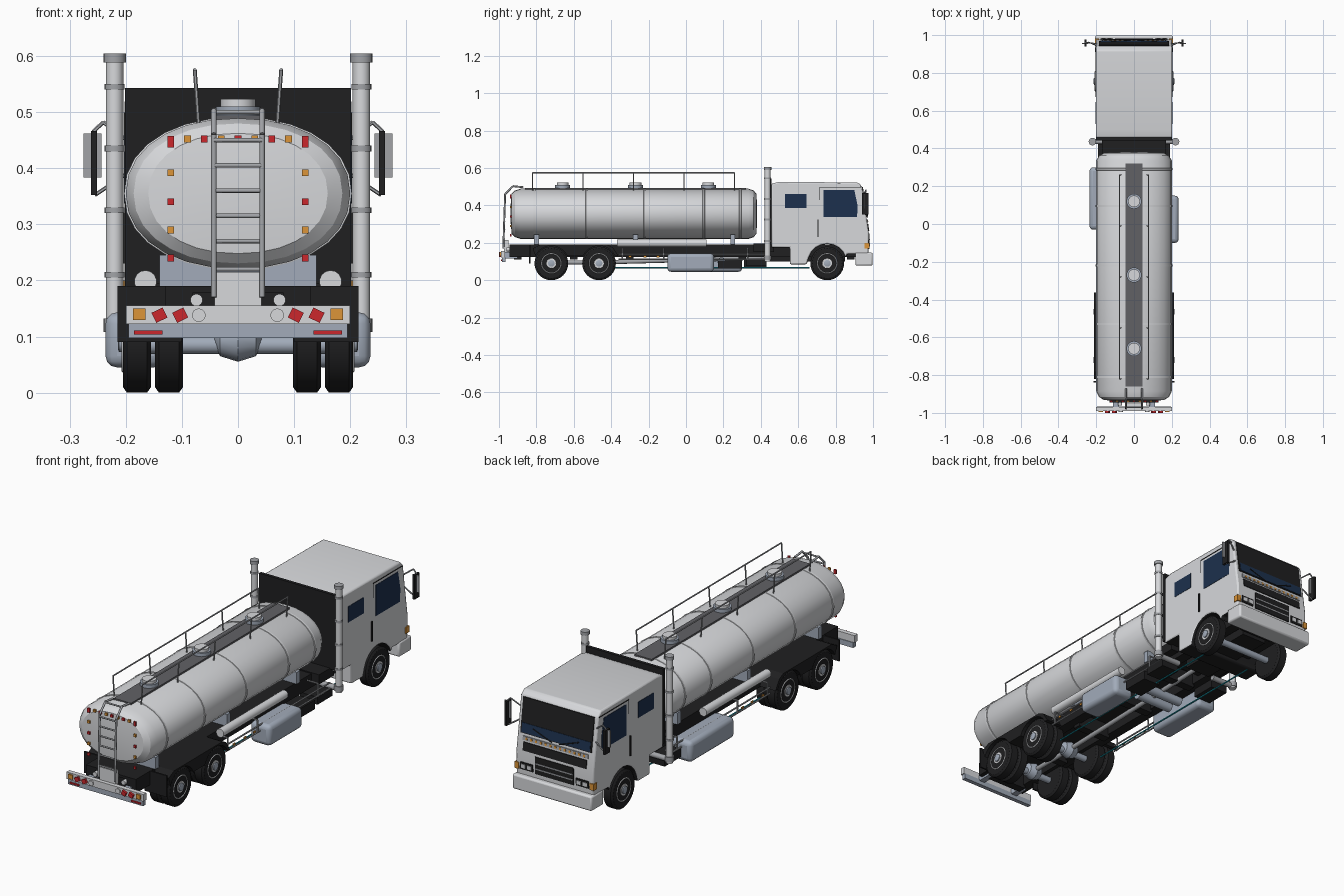
import bpy, bmesh, math
from mathutils import Vector

if "Cube" in bpy.data.objects:
    bpy.data.objects.remove(bpy.data.objects["Cube"])

def mat(name, r, g, b):
    m = bpy.data.materials.new(name)
    m.diffuse_color = (r, g, b, 1)
    m.use_nodes = True
    m.node_tree.nodes["Principled BSDF"].inputs["Base Color"].default_value = m.diffuse_color
    return m

WHITE = mat("pale_paint", .68, .69, .71)
BLACK = mat("black", .014, .014, .015)
STEEL = mat("blue_steel", .36, .41, .49)
GREY = mat("grey_metal", .36, .37, .39)
WALK = mat("walkway_grey", .12, .12, .13)
NAVY = mat("window_navy", .012, .03, .075)
RED = mat("red", .6, .02, .025)
AMBER = mat("amber", .72, .3, .04)
CYAN = mat("cyan_line", .01, .33, .42)

def finish(name, bm, m, smooth=30, bevel=0, segs=2):
    bmesh.ops.recalc_face_normals(bm, faces=bm.faces)
    me = bpy.data.meshes.new(name)
    bm.to_mesh(me)
    bm.free()
    ob = bpy.data.objects.new(name, me)
    bpy.context.collection.objects.link(ob)
    me.materials.append(m)
    if bevel:
        b = ob.modifiers.new("bevel", 'BEVEL')
        b.width, b.segments, b.limit_method = bevel, segs, 'ANGLE'
    if smooth:
        bpy.ops.object.select_all(action='DESELECT')
        ob.select_set(True)
        bpy.context.view_layer.objects.active = ob
        bpy.ops.object.shade_smooth_by_angle(angle=math.radians(smooth))
    return ob

def skin(bm, rings, caps=True):
    vs = [[bm.verts.new(p) for p in r] for r in rings]
    n = len(vs[0])
    for a, b in zip(vs, vs[1:]):
        for i in range(n):
            bm.faces.new((a[i], a[(i + 1) % n], b[(i + 1) % n], b[i]))
    if caps:
        bm.faces.new(vs[0])
        bm.faces.new(vs[-1])

def prism(name, yz, x0, x1, m, **k):
    bm = bmesh.new()
    skin(bm, [[(x, y, z) for y, z in yz] for x in (x0, x1)])
    return finish(name, bm, m, **k)

def box(name, x0, x1, y0, y1, z0, z1, m, **k):
    return prism(name, [(y0, z0), (y1, z0), (y1, z1), (y0, z1)], x0, x1, m, **k)

def pair(name, x0, x1, *a, **k):
    for s, side in ((1, "right"), (-1, "left")):
        box(f"{name}_{side}", s * x0, s * x1, *a, **k)

def tubes(name, paths, r, m, segs=8):
    bm = bmesh.new()
    for path in paths:
        for a, b in zip(path, path[1:]):
            a, b = Vector(a), Vector(b)
            d = b - a
            M = d.to_track_quat('Z', 'Y').to_matrix().to_4x4()
            M.translation = (a + b) / 2
            bmesh.ops.create_cone(bm, cap_ends=True, segments=segs, radius1=r, radius2=r,
                                  depth=d.length, matrix=M)
    return finish(name, bm, m, smooth=50)

def lathe_x(name, prof, y, z, s, m, segs=32):
    bm = bmesh.new()
    skin(bm, [[(s * x, y + r * math.cos(2 * math.pi * i / segs), z + r * math.sin(2 * math.pi * i / segs))
               for i in range(segs)] for x, r in prof])
    return finish(name, bm, m)

def tank_loft(name, stations, m):
    bm = bmesh.new()
    rings = []
    for y, k in stations:
        ring = []
        for i in range(28):
            c, s = math.cos(2 * math.pi * i / 28), math.sin(2 * math.pi * i / 28)
            ring.append((.2 * k * math.copysign(abs(c) ** .93, c), y, .355 + .134 * k * math.copysign(abs(s) ** .93, s)))
        rings.append(ring)
    skin(bm, rings)
    return finish(name, bm, m, smooth=28)

# Tank with bands, walkway, hatches and rails
tank_loft("tank", [(-.937, .4), (-.932, .8), (-.915, .93), (-.885, 1), (.335, 1), (.362, .93), (.376, .8), (.38, .4)], WHITE)
for y in (-.81, -.53, -.22, .095, .29):
    tank_loft("tank_band", [(y - .006, 1.0), (y - .005, 1.015), (y + .005, 1.015), (y + .006, 1.0)], WHITE)
box("walkway", -.045, .045, -.86, .32, .478, .494, WALK)
for y in (.12, -.27, -.66):
    tubes("hatch_base", [[(0, y, .48), (0, y, .51)]], .04, STEEL, 20)
    tubes("hatch_lid", [[(0, y, .51), (0, y, .523)]], .031, WHITE, 20)
for s in (1, -1):
    posts = [[(s * .07, y, .475), (s * .077, y, .575)] for y in (-.82, -.55, -.28, -.01, .26)]
    tubes("walkway_rail", posts + [[(s * .077, -.82, .575), (s * .077, .26, .575)]], .0035, GREY, 6)

# Rear ladder
tubes("ladder_rails", [[(s * .043, -.977, .17), (s * .043, -.967, .46), (s * .043, -.925, .503), (s * .043, -.87, .497)]
                       for s in (1, -1)], .005, GREY)
tubes("ladder_rungs", [[(-.043, -.97, z), (.043, -.97, z)] for z in (.22, .27, .315, .36, .405, .45, .495)
                       if z < .46] + [[(-.043, -.925, .5), (.043, -.925, .5)]], .004, GREY)
box("ladder_foot_panel", -.042, .042, -.972, -.95, .15, .215, WHITE)

# Marker lamps on the tank end
for i in range(-3, 4):
    box("top_marker", i * .03 - .006, i * .03 + .006, -.942, -.934, .446, .458, AMBER if i % 2 else RED)
for s in (1, -1):
    for i, z in enumerate((.447, .392, .34, .29, .24)):
        h = .01 if i == 0 else .006
        box("side_marker", s * .12 - .006, s * .12 + .006, -.942, -.934, z - h, z + h, AMBER if i % 2 else RED)

# Chassis, tank saddles and fenders
pair("frame_rail", .08, .13, -.945, .93, .125, .19, BLACK)
box("chassis_deck", -.13, .13, -.945, .44, .178, .19, BLACK)
box("cab_gap_deck", -.17, .17, .36, .47, .15, .195, BLACK)
for y in (-.9, -.6, -.3, 0, .3, .6, .88):
    box("crossmember", -.09, .09, y - .02, y + .02, .11, .178, BLACK)
for y in (-.8, -.27, .25):
    box("tank_saddle", -.14, .14, y - .013, y + .013, .19, .245, STEEL)
def arch(yc, r, z0=.09, n=10):
    a0 = math.asin(max(-1, (z0 - .09) / r))
    return [(yc - r * math.cos(a0 + (math.pi - 2 * a0) * i / n), .09 + r * math.sin(a0 + (math.pi - 2 * a0) * i / n))
            for i in range(n + 1)]
fender = arch(-.72, .094, .13) + arch(-.465, .094, .13) + [(-.362, .13), (-.39, .175), (-.42, .19), (-.78, .19), (-.82, .17)]
for s in (1, -1):
    prism("rear_fender", fender, s * .095, s * .213, BLACK, smooth=0)
pair("mudflap", .1, .215, -.84, -.832, .09, .19, BLACK)

# Wheels: dual tyres at the rear, single at the front
def tyre(x0, x1, y, s):
    lathe_x("tyre", [(x0, .055), (x0, .08), (x0 + .007, .09), (x1 - .007, .09), (x1, .08), (x1, .055)], y, .09, s, BLACK)
for s in (1, -1):
    for y in (-.72, -.465, .755):
        tyre(.155, .205, y, s)
        if y < 0:
            tyre(.098, .148, y, s)
        lathe_x("wheel_rim", [(.16, .056), (.204, .056), (.208, .051), (.2, .045), (.196, .03), (.207, .026), (.207, .02)],
                y, .09, s, WHITE)
        lathe_x("wheel_hub", [(.19, .018), (.212, .018), (.214, .012)], y, .09, s, STEEL, 16)

# Axles, differentials, drive shaft and air tanks
for y in (-.72, -.465, .755):
    tubes("axle", [[(-.17, y, .085), (.17, y, .085)]], .016, STEEL, 12)
for y in (-.72, -.465):
    lathe_x("differential", [(-.042, .012), (-.032, .03), (0, .04), (.032, .03), (.042, .012)], y, .095, 1, STEEL, 16)
tubes("drive_shaft", [[(0, -.72, .095), (0, -.465, .095), (0, .1, .11), (0, .5, .125)]], .011, GREY, 10)
tubes("air_tanks", [[(-.11, y, .1), (.08, y, .1)] for y in (.12, .19)], .022, STEEL, 14)
box("engine_sump", -.065, .065, .45, .85, .1, .19, BLACK)
tubes("air_lines", [[(s * .12, -.42, .066), (s * .12, .66, .066)] for s in (1, -1)], .0035, CYAN, 6)

# Fuel tanks, hose tubes, side guards and battery boxes
box("fuel_tank_right", .13, .236, -.1, .15, .045, .143, STEEL, bevel=.02, segs=3)
box("fuel_tank_left", -.236, -.13, -.03, .3, .045, .143, STEEL, bevel=.02, segs=3)
for s in (1, -1):
    tubes("hose_tube", [[(s * .165, -.37, .198), (s * .165, .11, .198)]], .02, WHITE, 14)
    tubes("side_guard", [[(s * .185, -.36, z), (s * .185, .42, z)] for z in (.112, .14)] +
          [[(s * .185, y, .112), (s * .185, y, .17), (s * .12, y, .17)] for y in (-.34, -.12, .33)], .004, GREY, 6)
    for y in (-.3, -.22, -.15):
        box("side_lamp", s * .188, s * .192, y - .008, y + .008, .122, .131, AMBER)
box("battery_box_right", .1, .19, .17, .3, .062, .105, BLACK)
box("step_box_right", .1, .19, .32, .43, .075, .11, BLACK)
box("battery_box_left", -.19, -.1, .31, .43, .07, .11, BLACK)

# Rear bumper and lamps
box("rear_light_bar", -.2, .2, -.99, -.968, .122, .155, WHITE)
box("rear_lower_bar", -.195, .195, -.985, -.965, .097, .122, STEEL)
pair("bumper_arm", .08, .11, -.97, -.9, .115, .15, STEEL)
for s in (1, -1):
    box("rear_reflector", s * .135, s * .185, -.99, -.984, .104, .111, RED)
    box("rear_indicator", s * .165, s * .187, -.996, -.989, .129, .15, AMBER)
    for x in (.14, .103):
        t = .011
        ob = box("rear_red_lamp", -t, t, -1, -.989, -t * .9, t * .9, RED)
        ob.location = (s * x, 0, .138)
        ob.rotation_euler[1] = s * .45
    tubes("rear_white_lamp", [[(s * .07, -.996, .138), (s * .07, -.985, .138)]], .012, WHITE, 14)
    tubes("upper_white_lamp", [[(s * .074, -.96, .165), (s * .074, -.94, .165)]], .011, WHITE, 14)

# Cab shell: side profile with wheel arch, dark underside
prof = [(.457, .175), (.555, .175), (.555, .085), (.645, .085)] + arch(.755, .104)[1:-1] + \
       [(.862, .14), (.975, .14), (.978, .25), (.966, .33), (.942, .5), (.92, .522), (.5, .526), (.457, .516)]
cab = prism("cab_shell", prof, -.202, .202, WHITE, bevel=.009)
cab.data.materials.append(BLACK)
for f in cab.data.polygons:
    c = f.center
    if abs(f.normal.x) < .5 and (f.normal.z < -.2 or math.hypot(c.y - .755, c.z - .09) < .115):
        f.material_index = 1
box("cab_back_panel", -.201, .201, .443, .458, .19, .543, BLACK)
box("front_bumper", -.206, .206, .905, .998, .078, .148, WHITE, bevel=.008)

# Plates that follow the sloped cab nose
def nose_y(z):
    p = [(.14, .975), (.25, .978), (.33, .966), (.5, .942), (.53, .915)]
    for (a, ya), (b, yb) in zip(p, p[1:]):
        if z <= b:
            return ya + (yb - ya) * (z - a) / (b - a)
def nose(name, x0, x1, z0, z1, m, t=.004):
    prism(name, [(nose_y(z0) - .003, z0), (nose_y(z0) + t, z0), (nose_y(z1) + t, z1), (nose_y(z1) - .003, z1)],
          x0, x1, m, smooth=0)
nose("windscreen_frame", -.185, .185, .338, .497, BLACK)
nose("windscreen_lower_glass", -.178, .178, .342, .385, NAVY, .006)
nose("lamp_strip", -.17, .17, .308, .326, GREY)
for i in range(-6, 7):
    nose("amber_marker", i * .025 - .005, i * .025 + .005, .312, .322, AMBER, .006)
nose("grille_upper", -.165, .165, .262, .3, BLACK)
nose("grille", -.1, .1, .168, .249, BLACK)
for z in (.19, .215):
    nose("grille_bar", -.098, .098, z, z + .006, GREY, .006)
for s in (1, -1):
    nose("headlamp_housing", s * .112, s * .178, .172, .206, BLACK)
    for x in (.129, .161):
        nose("headlamp", s * x - .011, s * x + .011, .18, .198, WHITE, .007)
    box("corner_lamp", s * .185, s * .206, .955, .981, .17, .2, AMBER)

# Side windows, door handles, gutters, wipers
for s in (1, -1):
    X = (s * .2, s * .2035)
    prism("door_window", [(.735, .337), (.915, .337), (.917, .4), (.9, .483), (.735, .483)], *X, NAVY, smooth=0)
    box("rear_side_window", *X, .53, .645, .385, .46, NAVY)
    box("grab_handle", s * .202, s * .207, .702, .708, .23, .325, BLACK)
    box("door_seam", *X, .714, .717, .43, .497, BLACK)
    tubes("roof_gutter", [[(s * .201, .714, .497), (s * .201, .935, .497)]], .003, BLACK, 6)
    tubes("wiper", [[(s * .02, .972, .335), (s * .12, .968, .37)]], .0025, BLACK, 6)

# Mirrors on arms
    tubes("mirror_arms", [[(s * .198, .945, .45), (s * .24, .962, .482), (s * .258, .96, .465)],
                          [(s * .198, .955, .39), (s * .255, .96, .352)]], .0035, GREY, 6)
    box("mirror_body", s * .251, s * .262, .94, .977, .352, .466, BLACK)
    box("mirror_glass", s * .243, s * .275, .952, .958, .383, .462, GREY)

# Exhaust stacks with clamps
    tubes("exhaust_stack", [[(s * .22, .436, .1), (s * .22, .436, .6)]], .0155, WHITE, 16)
    for z, r, h in ((.596, .02, .008), (.545, .018, .005), (.435, .018, .005), (.325, .018, .005), (.21, .018, .005),
                    (.12, .02, .012)):
        tubes("exhaust_clamp", [[(s * .22, .436, z - h), (s * .22, .436, z + h)]], r, GREY, 16)
    tubes("exhaust_elbow", [[(s * .22, .436, .115), (s * .1, .436, .115)]], .013, GREY, 12)
